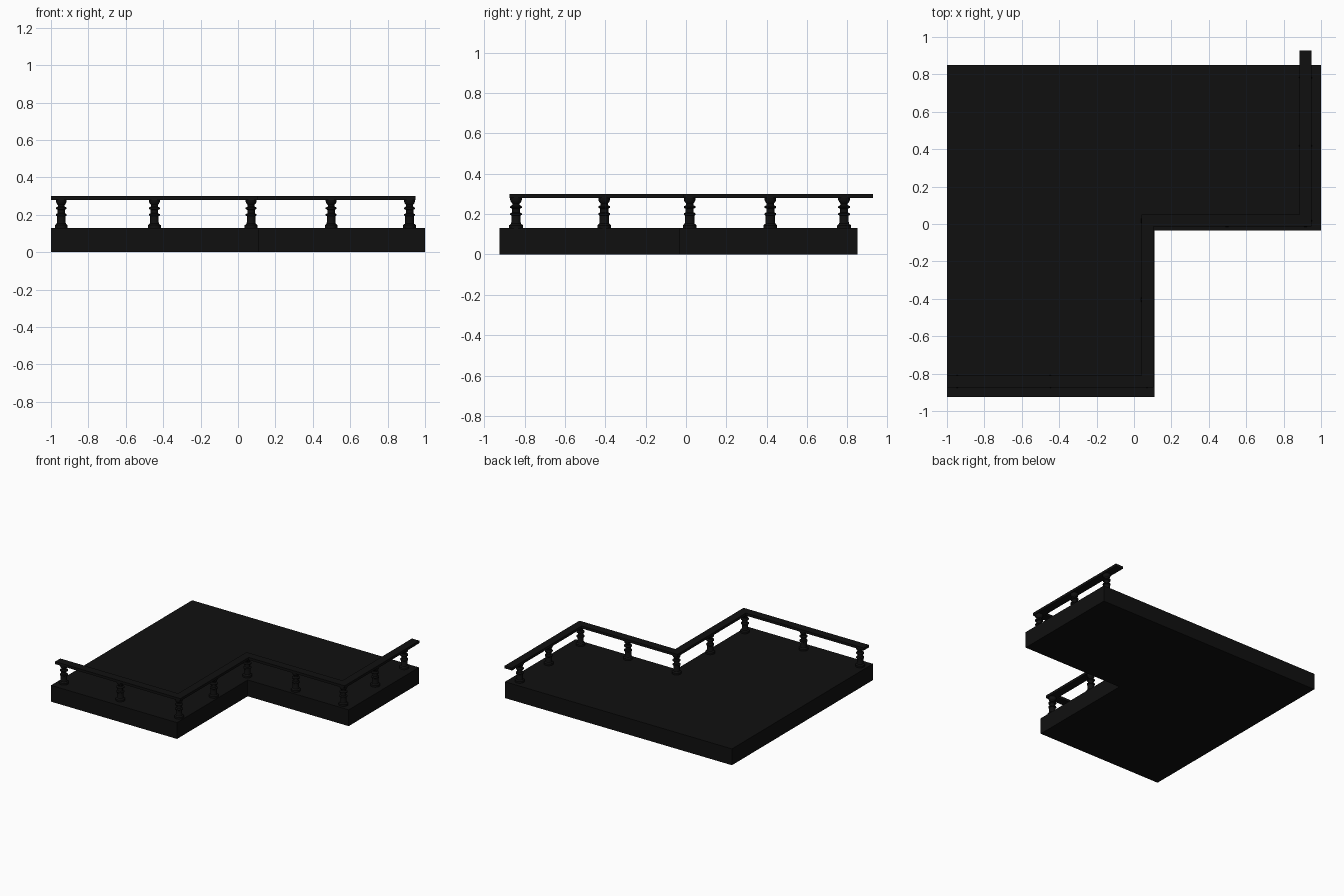
import bpy, bmesh, math
from mathutils import Vector

if "Cube" in bpy.data.objects:
    bpy.data.objects.remove(bpy.data.objects["Cube"])

black = bpy.data.materials.new("black")
black.diffuse_color = (0.005, 0.005, 0.005, 1)
black.use_nodes = True
black.node_tree.nodes["Principled BSDF"].inputs["Base Color"].default_value = black.diffuse_color


def finish(name, bm):
    bmesh.ops.recalc_face_normals(bm, faces=bm.faces)
    me = bpy.data.meshes.new(name)
    bm.to_mesh(me)
    bm.free()
    me.materials.append(black)
    ob = bpy.data.objects.new(name, me)
    bpy.context.collection.objects.link(ob)
    return ob


def prism(name, outline, z0, z1):
    bm = bmesh.new()
    face = bm.faces.new([bm.verts.new((x, y, z0)) for x, y in outline])
    ext = bmesh.ops.extrude_face_region(bm, geom=[face], use_keep_orig=True)
    verts = [g for g in ext["geom"] if isinstance(g, bmesh.types.BMVert)]
    bmesh.ops.translate(bm, verts=verts, vec=(0, 0, z1 - z0))
    return finish(name, bm)


def lathe(name, profile, sides=20):
    bm = bmesh.new()
    rings = [[bm.verts.new((r * math.cos(2 * math.pi * i / sides),
                            r * math.sin(2 * math.pi * i / sides), z))
              for i in range(sides)] for r, z in profile]
    for a, b in zip(rings, rings[1:]):
        for i in range(sides):
            j = (i + 1) % sides
            bm.faces.new((a[i], a[j], b[j], b[i]))
    bm.faces.new(rings[0])
    bm.faces.new(rings[-1])
    return finish(name, bm)


# L-shaped floor slab
prism("balcony_floor", [(-1, -0.925), (0.11, -0.925), (0.11, -0.035),
                        (1, -0.035), (1, 0.85), (-1, 0.85)], 0, 0.13)

# Stepped handrail, mitred at the corners
h = 0.0325
path = [(-1, -0.842), (0.072, -0.842), (0.072, 0.018), (0.917, 0.018), (0.917, 0.927)]
right = [(x + (h if i else 0), y - (h if i < 4 else 0)) for i, (x, y) in enumerate(path)]
left = [(x - (h if i else 0), y + (h if i < 4 else 0)) for i, (x, y) in enumerate(path)]
prism("handrail", right + left[::-1], 0.28, 0.30)

# Turned balusters
profile = [(0.034, 0.128), (0.034, 0.144), (0.025, 0.152), (0.023, 0.160),
           (0.023, 0.192), (0.029, 0.196), (0.029, 0.203), (0.020, 0.208),
           (0.020, 0.226), (0.029, 0.231), (0.029, 0.238), (0.018, 0.244),
           (0.018, 0.252), (0.025, 0.260), (0.029, 0.270), (0.029, 0.282)]
baluster = lathe("baluster", profile)
spots = [(-0.945, -0.842), (-0.447, -0.842), (0.07, -0.842), (0.07, -0.405),
         (0.07, 0.018), (0.498, 0.018), (0.917, 0.018), (0.917, 0.418), (0.917, 0.783)]
bpy.context.view_layer.objects.active = baluster
baluster.select_set(True)
bpy.ops.object.shade_smooth_by_angle(angle=math.radians(30))
for i, (x, y) in enumerate(spots):
    ob = baluster if i == 0 else baluster.copy()
    if i:
        bpy.context.collection.objects.link(ob)
    ob.location = Vector((x, y, 0))
    ob.name = f"baluster_{i + 1}"
